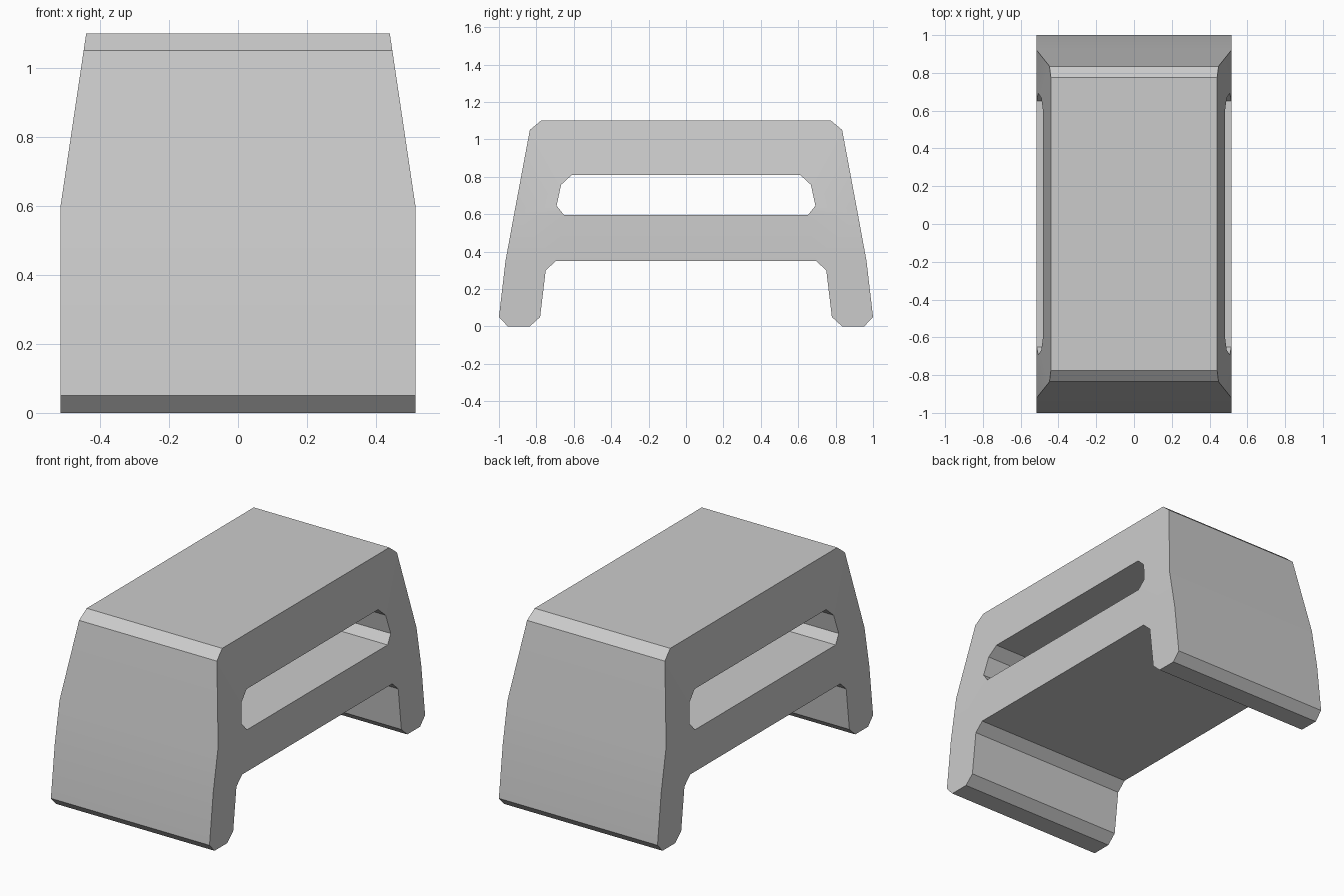
import bpy, bmesh, math
from mathutils import Vector

if "Cube" in bpy.data.objects:
    bpy.data.objects.remove(bpy.data.objects["Cube"])

HALF_W, TOP_W = 0.515, 0.44      # half widths below the bend and at the top
BEND_Z, TOP_Z = 0.595, 1.1

# Half profiles (y, z), mirrored to full loops
outer = [(0.695, 0.35), (0.75, 0.30), (0.78, 0.05), (0.835, 0), (0.953, 0), (1, 0.05),
         (0.965, 0.35), (0.92, 0.595), (0.835, 1.05), (0.775, 1.1)]
slot = [(0.652, 0.595), (0.692, 0.645), (0.668, 0.757), (0.61, 0.81)]


def add_loop(bm, half):
    pts = half + [(-y, z) for y, z in reversed(half)]
    vs = [bm.verts.new((-HALF_W, y, z)) for y, z in pts]
    return [bm.edges.new((vs[i - 1], vs[i])) for i in range(len(vs))]


# Side face with slot, extruded across the width
bm = bmesh.new()
edges = add_loop(bm, outer) + add_loop(bm, slot)
bmesh.ops.triangle_fill(bm, edges=edges, use_beauty=True, normal=Vector((-1, 0, 0)))
ext = bmesh.ops.extrude_face_region(bm, geom=bm.faces[:], use_keep_orig=True)
moved = [g for g in ext["geom"] if isinstance(g, bmesh.types.BMVert)]
bmesh.ops.translate(bm, verts=moved, vec=(2 * HALF_W, 0, 0))

# Cut at the bend height, then taper the upper sides inward
bmesh.ops.bisect_plane(bm, geom=bm.verts[:] + bm.edges[:] + bm.faces[:], dist=1e-5,
                       plane_co=(0, 0, BEND_Z), plane_no=(0, 0, 1))
for v in bm.verts:
    t = max(0, (v.co.z - BEND_Z) / (TOP_Z - BEND_Z))
    v.co.x = math.copysign(HALF_W + (TOP_W - HALF_W) * t, v.co.x)
bmesh.ops.recalc_face_normals(bm, faces=bm.faces[:])

mesh = bpy.data.meshes.new("step_stool")
bm.to_mesh(mesh)
bm.free()
stool = bpy.data.objects.new("step_stool", mesh)
bpy.context.collection.objects.link(stool)
bpy.context.view_layer.objects.active = stool
stool.select_set(True)
bpy.ops.object.shade_smooth_by_angle(angle=math.radians(20))
